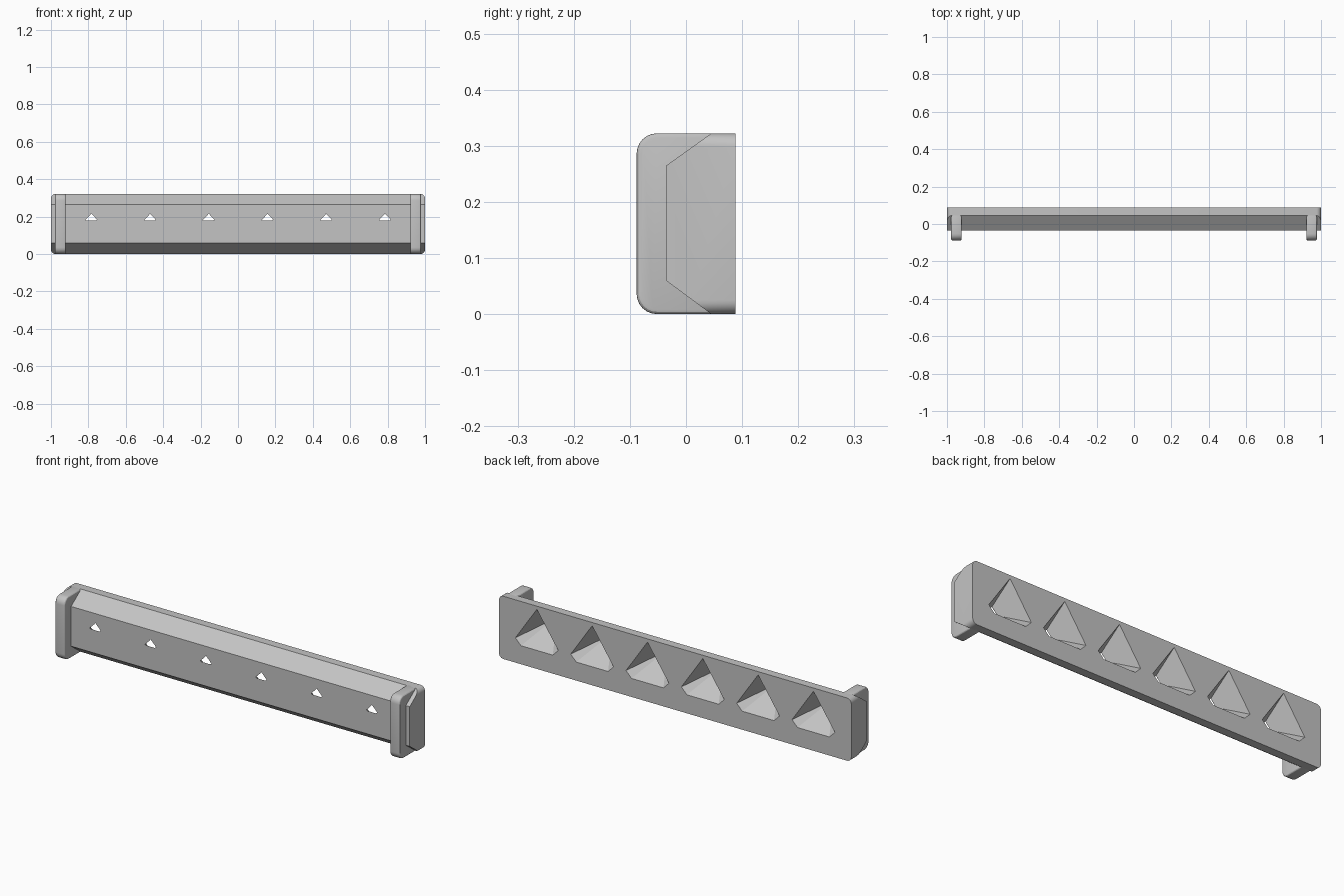
import bpy, bmesh, math
from mathutils import Vector

if "Cube" in bpy.data.objects:
    bpy.data.objects.remove(bpy.data.objects["Cube"], do_unlink=True)

HEIGHT, BACK = 0.322, 0.088

grey = bpy.data.materials.new("Plain grey")
grey.use_nodes = True
grey.diffuse_color = (0.55, 0.55, 0.55, 1)
grey.node_tree.nodes["Principled BSDF"].inputs["Base Color"].default_value = grey.diffuse_color


def loft(name, start, end):
    """Solid between two matching loops of points."""
    bm = bmesh.new()
    a = [bm.verts.new(p) for p in start]
    b = [bm.verts.new(p) for p in end]
    bm.faces.new(a)
    bm.faces.new(b[::-1])
    for i in range(len(a)):
        j = (i + 1) % len(a)
        bm.faces.new((a[i], b[i], b[j], a[j]))
    bmesh.ops.recalc_face_normals(bm, faces=bm.faces)
    mesh = bpy.data.meshes.new(name)
    bm.to_mesh(mesh)
    bm.free()
    mesh.materials.append(grey)
    obj = bpy.data.objects.new(name, mesh)
    bpy.context.collection.objects.link(obj)
    return obj


def arc(cx, cy, r, first, steps=6):
    """Quarter circle, starting at the given angle in degrees."""
    angles = [math.radians(first + 90 * i / steps) for i in range(steps + 1)]
    return [(cx + r * math.cos(t), cy + r * math.sin(t)) for t in angles]


def apply(obj, mod):
    bpy.ops.object.select_all(action='DESELECT')
    obj.select_set(True)
    bpy.context.view_layer.objects.active = obj
    bpy.ops.object.modifier_apply(modifier=mod.name)


def boolean(obj, cutter, operation):
    mod = obj.modifiers.new("Boolean", 'BOOLEAN')
    mod.operation, mod.solver, mod.object = operation, 'EXACT', cutter
    apply(obj, mod)
    bpy.data.objects.remove(cutter, do_unlink=True)


def smooth(obj):
    bpy.ops.object.select_all(action='DESELECT')
    obj.select_set(True)
    bpy.context.view_layer.objects.active = obj
    bpy.ops.object.shade_smooth_by_angle(angle=math.radians(25))


# Bar: chamfered section with rounded end corners
section = [(BACK, -0.1), (BACK, HEIGHT + 0.1), (0.045, HEIGHT + 0.1), (0.045, HEIGHT),
           (-0.036, 0.264), (-0.036, 0.06), (0.045, 0), (0.045, -0.1)]
r = 0.025
outline = (arc(1 - r, HEIGHT - r, r, 0) + arc(r - 1, HEIGHT - r, r, 90)
           + arc(r - 1, r, r, 180) + arc(1 - r, r, r, 270))
bar = loft("bar", [(x, -0.2, z) for x, z in outline], [(x, BACK, z) for x, z in outline])
section[0], section[1] = (0.2, -0.1), (0.2, HEIGHT + 0.1)
boolean(bar, loft("section_cutter", [(-1.1, y, z) for y, z in section],
                  [(1.1, y, z) for y, z in section]), 'INTERSECT')


# Triangular funnels, wide at the back and small at the front
def triangle(x, y, half, base, corner, top):
    return [(x, y, top), (x - half, y, corner), (x - 0.74 * half, y, base),
            (x + 0.74 * half, y, base), (x + half, y, corner)]


for i in range(6):
    x = (i - 2.5) * 0.314
    small = [Vector(p) for p in triangle(x, -0.036, 0.031, 0.178, 0.182, 0.216)]
    large = [Vector(p) for p in triangle(x, BACK, 0.122, 0.095, 0.127, 0.305)]
    # run slightly past both faces for a clean cut
    over = [(b - a) * 0.05 for a, b in zip(small, large)]
    boolean(bar, loft("funnel_cutter", [a - d for a, d in zip(small, over)],
                      [b + d for b, d in zip(large, over)]), 'DIFFERENCE')
smooth(bar)

# End plates with rounded front corners
r = 0.036
plate = ([(0.06, 0), (0.06, HEIGHT)] + arc(r - BACK, HEIGHT - r, r, 90)
         + arc(r - BACK, r, r, 180))
for side, name in ((1, "left_end_plate"), (-1, "right_end_plate")):
    obj = loft(name, [(side * 0.922, y, z) for y, z in plate],
               [(side * 0.978, y, z) for y, z in plate])
    bevel = obj.modifiers.new("Bevel", 'BEVEL')
    bevel.width, bevel.segments = 0.008, 3
    bevel.limit_method, bevel.angle_limit = 'ANGLE', math.radians(40)
    apply(obj, bevel)
    smooth(obj)
